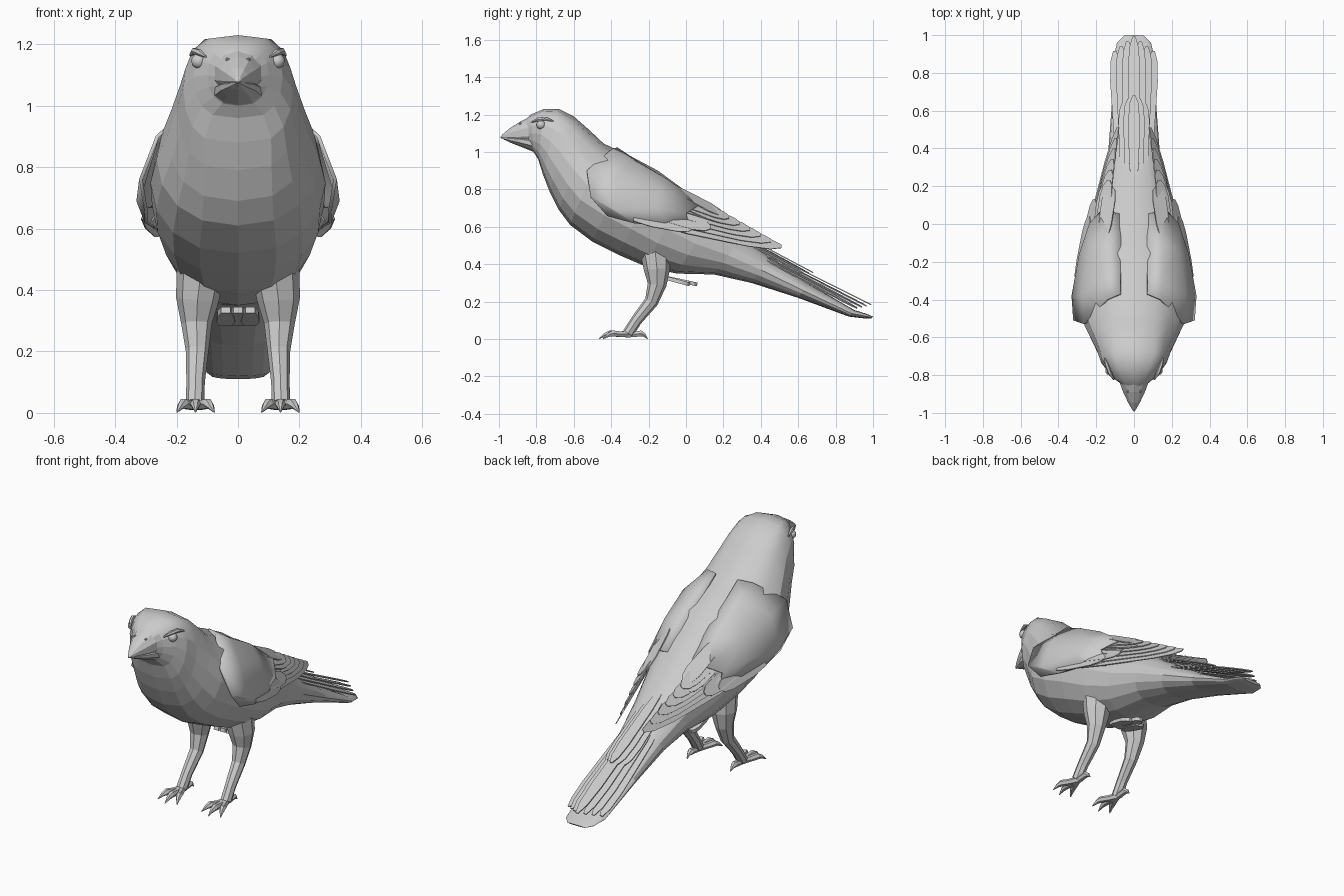
import bpy, bmesh, math
from mathutils import Vector as V

if "Cube" in bpy.data.objects:
    bpy.data.objects.remove(bpy.data.objects["Cube"])


def finish(name, bm, mirror=False, thick=0, smooth_up=None):
    """Turn a bmesh into an object with optional mirror, thickness and smooth top faces."""
    bmesh.ops.recalc_face_normals(bm, faces=bm.faces)
    if smooth_up is not None:
        for f in bm.faces:
            f.smooth = f.normal.z > smooth_up
    me = bpy.data.meshes.new(name)
    bm.to_mesh(me)
    bm.free()
    ob = bpy.data.objects.new(name, me)
    bpy.context.collection.objects.link(ob)
    if thick:
        m = ob.modifiers.new("Thickness", 'SOLIDIFY')
        m.thickness = thick
        m.offset = 0
    if mirror:
        ob.modifiers.new("Mirror", 'MIRROR')
    return ob


def skin(bm, rings, closed=True):
    """Bridge rows of points with quads; closed rows also get end caps."""
    vs = [[bm.verts.new(p) for p in r] for r in rings]
    n = len(vs[0])
    for a, b in zip(vs, vs[1:]):
        for i in range(n if closed else n - 1):
            j = (i + 1) % n
            bm.faces.new((a[i], a[j], b[j], b[i]))
    if closed:
        bm.faces.new(vs[0])
        bm.faces.new(vs[-1])


def ring(yt, zt, yb, zb, w, p=0.86, n=16):
    """Rounded cross-section between a top and a bottom point, half-width w."""
    top, bot = V((0, yt, zt)), V((0, yb, zb))
    mid, up = (top + bot) / 2, (top - bot) / 2
    pts = []
    for i in range(n):
        a = 2 * math.pi * i / n
        c, s = math.cos(a), math.sin(a)
        pts.append(mid + up * c + V((math.copysign(abs(s) ** p, s) * w, 0, 0)))
    return pts


def tube(bm, path, n=8):
    """Tapered tube along (x, y, z, radius) points."""
    pts = [V(p[:3]) for p in path]
    rings = []
    for i, p in enumerate(pts):
        t = (pts[min(i + 1, len(pts) - 1)] - pts[max(i - 1, 0)]).normalized()
        side = V((1, 0, 0)) if abs(t.x) < 0.8 else V((0, 1, 0))
        u = (side - t * side.dot(t)).normalized()
        w = t.cross(u)
        r = path[i][3]
        rings.append([p + (u * math.cos(2 * math.pi * k / n) + w * math.sin(2 * math.pi * k / n)) * r
                      for k in range(n)])
    skin(bm, rings)


def feather(bm, root, tip, width, normal):
    """Flat blade with a rounded tip."""
    root, tip = V(root), V(tip)
    d = tip - root
    side = d.cross(V(normal)).normalized() * width / 2
    prof = [(0, .5), (.3, .9), (.75, 1), (.92, .75), (1, .25)]
    skin(bm, [[root + d * t - side * h, root + d * t + side * h] for t, h in prof], False)


def lerp(a, b, t):
    return V(a).lerp(V(b), t)


# Body: boxy head, breast, back and tail underside in one loft
body = [
    (-.865, 1.165, -.84, 1.02, .062), (-.83, 1.20, -.815, 1.00, .10, .7),
    (-.76, 1.23, -.79, .96, .145, .58), (-.68, 1.23, -.765, .88, .178, .52),
    (-.60, 1.19, -.73, .79, .198, .62), (-.52, 1.12, -.68, .69, .23, .75),
    (-.44, 1.045, -.62, .61, .265), (-.30, .98, -.50, .52, .285),
    (-.15, .90, -.36, .45, .28), (0, .79, -.22, .39, .25),
    (.15, .67, -.05, .35, .21), (.30, .55, .15, .345, .165),
    (.45, .44, .35, .30, .135), (.65, .30, .60, .22, .118),
    (.90, .155, .87, .12, .108), (.965, .135, .955, .11, .09), (1.0, .12, .99, .11, .055)]
bm = bmesh.new()
skin(bm, [ring(*r) for r in body])
finish("body", bm, smooth_up=0.25)

# Beak: upper and lower halves, closed
for name, rows in (
        ("upper_beak", [(-.84, 1.185, -.84, 1.03, .08), (-.89, 1.16, -.88, 1.04, .062),
                        (-.945, 1.125, -.94, 1.058, .034), (-.98, 1.095, -.98, 1.072, .012),
                        (-.993, 1.08, -.993, 1.074, .003)]),
        ("lower_beak", [(-.83, 1.09, -.82, 1.003, .08), (-.89, 1.09, -.88, 1.027, .06),
                        (-.95, 1.085, -.94, 1.05, .028), (-.98, 1.08, -.975, 1.067, .008)])):
    bm = bmesh.new()
    skin(bm, [ring(*r, p=1, n=10) for r in rows])
    finish(name, bm)

# Eyes, brows and nostrils
bm = bmesh.new()
bmesh.ops.create_icosphere(bm, subdivisions=2, radius=.025)
bmesh.ops.translate(bm, verts=bm.verts, vec=(.128, -.775, 1.145))
finish("eyes", bm, mirror=True, smooth_up=-2)
bm = bmesh.new()
tube(bm, [(.105, -.825, 1.16, .004), (.127, -.79, 1.174, .011),
          (.143, -.75, 1.178, .011), (.155, -.71, 1.165, .004)], 6)
finish("brows", bm, mirror=True)
bm = bmesh.new()
bmesh.ops.create_icosphere(bm, subdivisions=1, radius=.008)
bmesh.ops.translate(bm, verts=bm.verts, vec=(.034, -.885, 1.15))
finish("nostrils", bm, mirror=True)

# Folded wing shells, each row runs from inside the back down to the lower edge
wing = [
    [(.07, -.37, 1.02), (.14, -.40, 1.01), (.262, -.53, .90), (.316, -.51, .76), (.30, -.42, .66)],
    [(.07, -.26, .945), (.15, -.28, .95), (.272, -.37, .87), (.325, -.38, .69), (.298, -.28, .62)],
    [(.07, -.10, .845), (.15, -.11, .855), (.235, -.15, .80), (.285, -.16, .70), (.265, -.10, .60)],
    [(.07, .05, .725), (.12, .06, .73), (.178, .06, .71), (.232, .0, .67), (.215, .02, .565)]]
bm = bmesh.new()
skin(bm, wing, False)
finish("wing_shells", bm, mirror=True, thick=.012, smooth_up=-2)

# Long flight feathers, stepping up from the lower edge of the wing
bm = bmesh.new()
for i in range(6):
    t = i / 5
    feather(bm, lerp((.275, -.20, .635), (.19, -.08, .755), t),
            lerp((.085, .51, .495), (.135, .23, .65), t),
            .08, lerp((.85, .1, .5), (.6, .4, .7), t))
finish("flight_feathers", bm, mirror=True, thick=.005)

# Short covering feathers over the wing
bm = bmesh.new()
for i in range(5):
    t = i / 4
    feather(bm, lerp((.305, -.28, .65), (.165, -.10, .825), t),
            lerp((.238, .04, .60), (.125, .20, .665), t) + V((0, .05 * (i % 2), -.02 * (i % 2))),
            .085, lerp((.9, .1, .4), (.5, .5, .75), t))
finish("wing_coverts", bm, mirror=True, thick=.006)

# Tail fan and the shorter feathers over its root
bm = bmesh.new()
for i in range(-3, 4):
    k = abs(i)
    feather(bm, (i * .022, .28, .54 - .012 * k), (i * .034, .99 - .025 * k, .183 - .006 * k),
            .066, (i * .06, .5, .87))
finish("tail_feathers", bm, thick=.006)
bm = bmesh.new()
for i in range(-2, 3):
    feather(bm, (i * .022, .20, .61 - .01 * abs(i)), (i * .028, .68 - .02 * abs(i), .355 - .006 * abs(i)),
            .06, (i * .1, .5, .87))
finish("tail_coverts", bm, thick=.006)

# Small tuft under the belly
bm = bmesh.new()
for x in (-.04, 0, .04):
    feather(bm, (x, -.14, .335), (x, .06 - abs(x), .292), .06, (0, .15, .98))
finish("belly_tuft", bm, thick=.02)

# Legs with thighs
bm = bmesh.new()
tube(bm, [(.12, -.165, .47, .08), (.132, -.155, .37, .07), (.135, -.155, .29, .05),
          (.133, -.185, .20, .037), (.138, -.265, .10, .03), (.14, -.31, .03, .03)])
finish("legs", bm, mirror=True)

# Feet: three front toes, one hind toe, each ending in a claw
bm = bmesh.new()
for ang, length in ((-24, .15), (0, .16), (24, .15), (180, .10)):
    a = math.radians(ang)
    d = V((math.sin(a), -math.cos(a), 0))
    path = []
    for t, z, r in ((0, .026, .02), (.35, .026, .017), (.65, .03, .018), (.8, .022, .012), (1, .002, .002)):
        p = V((.138, -.305, z)) + d * length * t
        path.append((*p, r))
    tube(bm, path, 6)
finish("feet", bm, mirror=True)
